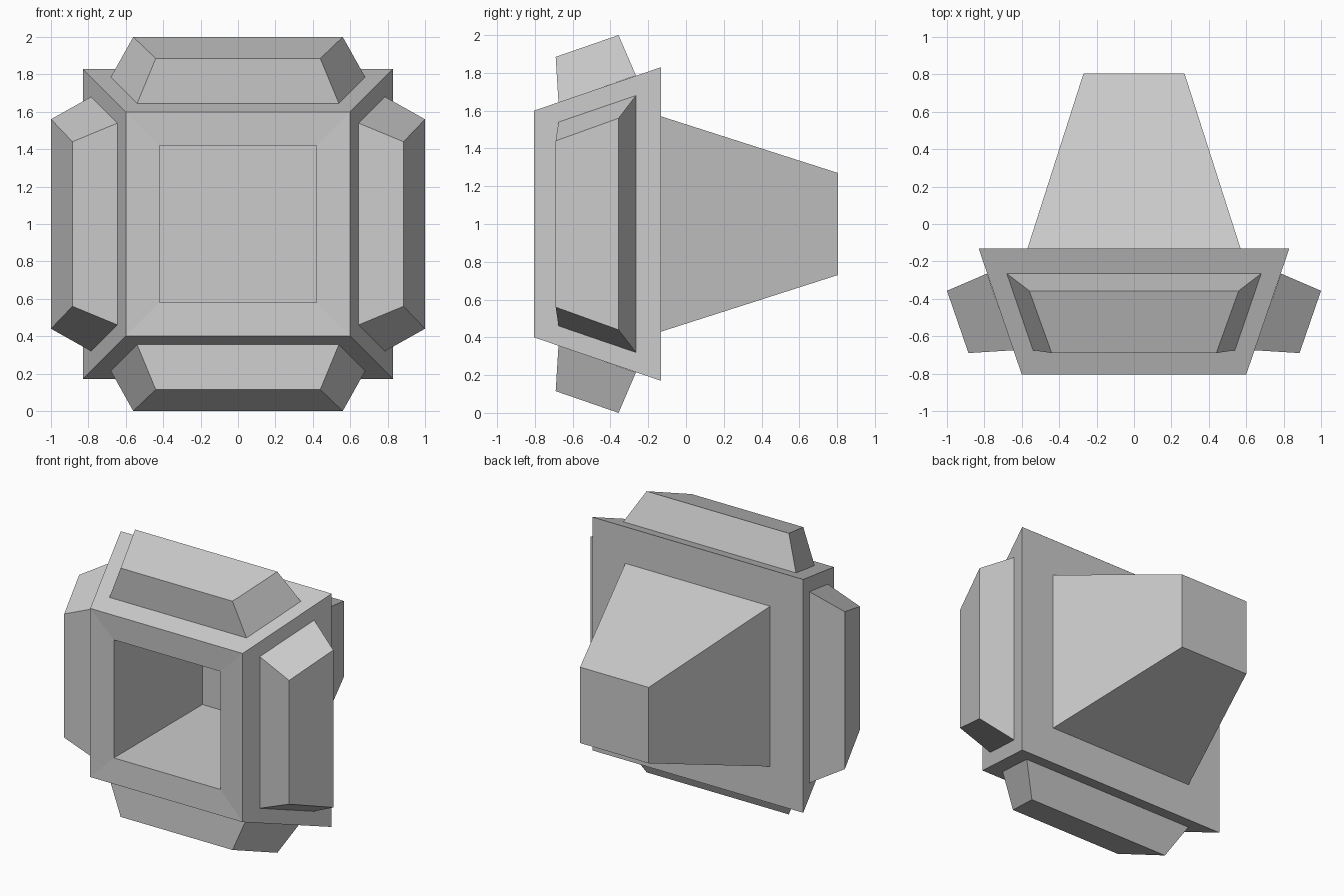
import bpy
import bmesh
from math import pi
from mathutils import Matrix

cube = bpy.data.objects.get("Cube")
if cube:
    bpy.data.objects.remove(cube, do_unlink=True)

CENTRE_Z = 1.0

grey = bpy.data.materials.new("plain grey")
grey.use_nodes = True
grey.diffuse_color = (0.6, 0.6, 0.6, 1)
grey.node_tree.nodes["Principled BSDF"].inputs["Base Color"].default_value = (0.6, 0.6, 0.6, 1)


def loft(name, rings, spin=0.0):
    """Join four-cornered rings with flat faces, cap both ends, spin about the y axis."""
    bm = bmesh.new()
    loops = [[bm.verts.new(p) for p in ring] for ring in rings]
    for a, b in zip(loops, loops[1:]):
        for i in range(4):
            j = (i + 1) % 4
            bm.faces.new((a[i], a[j], b[j], b[i]))
    bm.faces.new(loops[0])
    bm.faces.new(loops[-1])
    bmesh.ops.recalc_face_normals(bm, faces=bm.faces)
    bm.transform(Matrix.Translation((0, 0, CENTRE_Z)) @ Matrix.Rotation(spin, 4, 'Y'))
    mesh = bpy.data.meshes.new(name)
    bm.to_mesh(mesh)
    bm.free()
    mesh.materials.append(grey)
    obj = bpy.data.objects.new(name, mesh)
    bpy.context.collection.objects.link(obj)
    return obj


def square(half, y):
    return [(-half, y, -half), (half, y, -half), (half, y, half), (-half, y, half)]


# Housing: cavity floor, opening, front rim, flared back, tapered tail
housing_profile = [(0.42, 0.2), (0.42, -0.795), (0.6, -0.805),
                   (0.83, -0.132), (0.57, -0.132), (0.27, 0.805)]
loft("housing", [square(half, y) for half, y in housing_profile])


def trapezoid(front, back):
    """Each edge is (half width, y, height above the centre)."""
    (fw, fy, fz), (bw, by, bz) = front, back
    return [(-fw, fy, fz), (fw, fy, fz), (bw, by, bz), (-bw, by, bz)]


# Bevelled pads on the four sloping sides
pad_base = trapezoid((0.54, -0.675, 0.643), (0.68, -0.265, 0.786))
pad_top = trapezoid((0.44, -0.69, 0.885), (0.56, -0.357, 1.0))
for i, side in enumerate(("top", "left", "bottom", "right")):
    loft(side + "_pad", [pad_base, pad_top], i * pi / 2)
